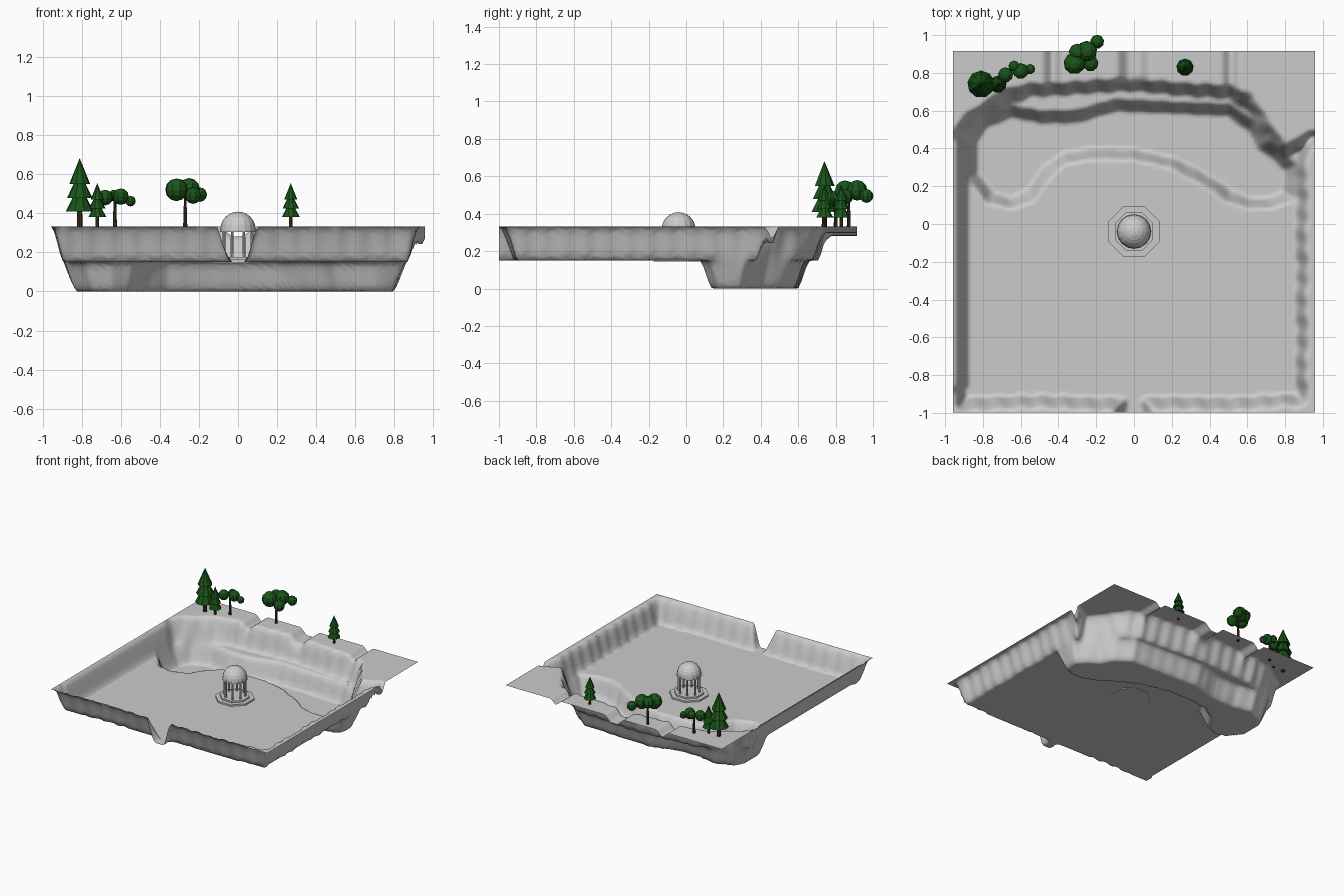
import bpy, bmesh, math
from mathutils import Matrix, Vector

if "Cube" in bpy.data.objects:
    bpy.data.objects.remove(bpy.data.objects["Cube"])

RIM, FLOOR = 0.332, 0.15


def material(name, rgb):
    m = bpy.data.materials.new(name)
    m.diffuse_color = (*rgb, 1)
    m.use_nodes = True
    m.node_tree.nodes["Principled BSDF"].inputs["Base Color"].default_value = m.diffuse_color
    return m


LEAF = material("leaf_green", (0.01, 0.09, 0.01))
BARK = material("bark_brown", (0.06, 0.035, 0.015))


def make(name, bm, mat=None):
    me = bpy.data.meshes.new(name)
    bm.to_mesh(me)
    bm.free()
    ob = bpy.data.objects.new(name, me)
    bpy.context.collection.objects.link(ob)
    if mat:
        me.materials.append(mat)
    return ob


def cone(bm, x, y, z0, z1, r0, r1, n=8, turn=0.0):
    m = Matrix.Translation((x, y, (z0 + z1) / 2)) @ Matrix.Rotation(turn, 4, 'Z')
    bmesh.ops.create_cone(bm, cap_ends=True, segments=n, radius1=r0, radius2=r1,
                          depth=z1 - z0, matrix=m)


# Terrain outlines: middle of each slope, seen from above
BASIN = [(-.91, -.945), (-.5, -.94), (-.065, -.945), (-.06, -1.1), (.06, -1.1),
         (.065, -.945), (.45, -.95), (.8, -.925), (.89, -.93), (.89, .36), (.94, .46),
         (.88, .41), (.8, .39), (.72, .45), (.66, .57), (.6, .65), (.5, .7), (.3, .715),
         (0, .735), (-.3, .72), (-.55, .715), (-.7, .67), (-.83, .58), (-.91, .5)]
POOL = [(-.86, .26), (-.76, .14), (-.65, .11), (-.55, .15), (-.45, .28), (-.36, .35),
        (-.2, .375), (0, .37), (.2, .32), (.4, .22), (.5, .15), (.6, .115), (.7, .11),
        (.82, .15), (.835, .3), (.76, .36), (.68, .42), (.62, .52), (.5, .605), (.2, .62),
        (-.1, .63), (-.3, .57), (-.5, .57), (-.65, .6), (-.8, .54), (-.86, .44)]


def inside_distance(poly, x, y):
    best, inside = 9.0, False
    for (ax, ay), (bx, by) in zip(poly, poly[1:] + poly[:1]):
        dx, dy = bx - ax, by - ay
        t = max(0, min(1, ((x - ax) * dx + (y - ay) * dy) / (dx * dx + dy * dy)))
        best = min(best, (ax + t * dx - x) ** 2 + (ay + t * dy - y) ** 2)
        if (ay > y) != (by > y) and x < ax + (y - ay) * dx / dy:
            inside = not inside
    return math.sqrt(best) * (1 if inside else -1)


def ramp(v, half):
    t = max(0, min(1, (v + half) / (2 * half)))
    return 0.5 * t + 0.5 * t * t * (3 - 2 * t)


def height(x, y):
    # eroded walls on every side but the smooth left one
    rough = 0.009 * (math.sin(31 * x + 1) * math.sin(23 * x) + math.sin(37 * y) * math.sin(19 * y + 2))
    if x < -0.8 and -0.85 < y < 0.4:
        rough = 0
    z = RIM - (RIM - FLOOR) * ramp(inside_distance(BASIN, x, y) + rough, 0.035)
    z -= FLOOR * ramp(inside_distance(POOL, x, y) + 0.4 * rough, 0.033)
    # shallow gullies across the back plateau
    if y > 0.6:
        for a, b in ((-.455, -.405), (-.06, .055), (.495, .53)):
            gully = ramp(x - a, 0.03) * ramp(b - x, 0.03)
            z -= 0.05 * gully * ramp(z - 0.28, 0.05)
    return z


# Terrain sheet
bm = bmesh.new()
bmesh.ops.create_grid(bm, x_segments=128, y_segments=128, size=0.957)
for v in bm.verts:
    v.co.y -= 0.042
    v.co.z = height(v.co.x, v.co.y)
for f in bm.faces:
    f.smooth = True
terrain = make("terrain", bm)

# Pavilion: stepped base, columns, ring and dome
CY = -0.04
T8 = math.pi / 8
bm = bmesh.new()
cone(bm, 0, CY, FLOOR - 0.005, 0.163, 0.145, 0.145, 8, T8)
cone(bm, 0, CY, 0.163, 0.176, 0.11, 0.11, 8, T8)
make("pavilion_base", bm)

bm = bmesh.new()
for i in range(8):
    a = i * math.pi / 4 + T8
    cone(bm, 0.078 * math.cos(a), CY + 0.078 * math.sin(a), 0.176, 0.312, 0.008, 0.007, 8)
make("pavilion_columns", bm)

bm = bmesh.new()
profile = [(0.07, 0.318), (0.07, 0.305), (0.092, 0.305), (0.092, 0.318)]
profile += [(0.09 * math.cos(k * math.pi / 12), 0.318 + 0.09 * math.sin(k * math.pi / 12))
            for k in range(7)]
vs = [bm.verts.new((r, 0, z)) for r, z in profile]
es = [bm.edges.new(p) for p in zip(vs, vs[1:])]
bmesh.ops.spin(bm, geom=vs + es, cent=(0, 0, 0), axis=(0, 0, 1), angle=math.tau, steps=16)
bmesh.ops.remove_doubles(bm, verts=bm.verts, dist=1e-4)
bmesh.ops.recalc_face_normals(bm, faces=bm.faces)
bmesh.ops.translate(bm, verts=bm.verts, vec=(0, CY, 0))
make("pavilion_dome", bm)


# Pines: trunk and three stacked cones
def pine(name, x, y, h):
    bm = bmesh.new()
    cone(bm, x, y, RIM - 0.01, RIM + 0.25 * h, 0.042 * h, 0.036 * h)
    make(name + "_trunk", bm, BARK)
    bm = bmesh.new()
    for z0, z1, r in ((.22, .62, .208), (.42, .8, .188), (.62, 1, .155)):
        cone(bm, x, y, RIM + z0 * h, RIM + z1 * h, r * h, 0.0, 9)
    make(name + "_needles", bm, LEAF)


pine("tall_pine", -.81, .74, .35)
pine("small_pine", -.72, .74, .222)
pine("right_pine", .27, .83, .222)


# Round trees: trunk and faceted leaf clumps
def round_tree(name, x, y, clumps):
    bm = bmesh.new()
    cone(bm, x, y, RIM - 0.01, 0.49, 0.011, 0.006)
    make(name + "_trunk", bm, BARK)
    bm = bmesh.new()
    for cx, cy, cz, r in clumps:
        bmesh.ops.create_uvsphere(bm, u_segments=9, v_segments=6, radius=r,
                                  matrix=Matrix.Translation((cx, cy, cz)))
    make(name + "_leaves", bm, LEAF)


round_tree("small_round_tree", -.63, .80, [
    (-.68, .79, .48, .04), (-.635, .835, .49, .03), (-.6, .81, .485, .042), (-.55, .82, .462, .027)])
round_tree("large_round_tree", -.27, .87, [
    (-.315, .85, .52, .058), (-.25, .915, .525, .055), (-.23, .85, .49, .042),
    (-.195, .965, .495, .037), (-.3, .91, .53, .045)])
